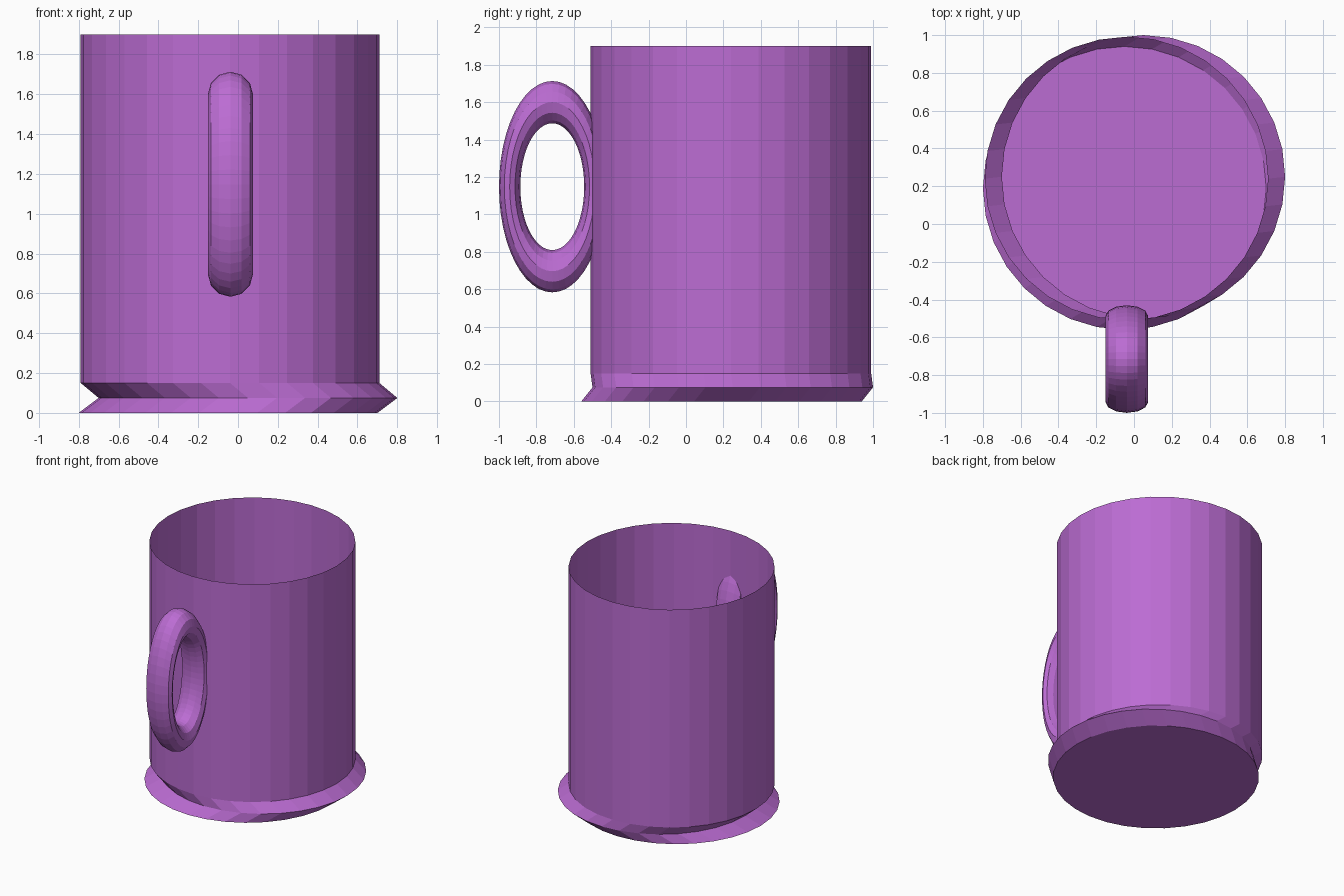
import bpy, bmesh
from math import cos, sin, pi

if "Cube" in bpy.data.objects:
    bpy.data.objects.remove(bpy.data.objects["Cube"])

purple = bpy.data.materials.new("purple_glaze")
purple.diffuse_color = (0.5, 0.15, 0.65, 1)
purple.use_nodes = True
purple.node_tree.nodes["Principled BSDF"].inputs["Base Color"].default_value = purple.diffuse_color

SIDES, RADIUS = 32, 0.75


def finish(name, bm):
    bmesh.ops.recalc_face_normals(bm, faces=bm.faces)
    mesh = bpy.data.meshes.new(name)
    bm.to_mesh(mesh)
    bm.free()
    mesh.materials.append(purple)
    obj = bpy.data.objects.new(name, mesh)
    bpy.context.collection.objects.link(obj)
    return obj


# Mug body: thin open shell with a skewed foot, as (centre x, centre y, z) rings
rings = [(-0.05, 0.19, 0), (0.05, 0.25, 0.075), (-0.04, 0.24, 0.15), (-0.04, 0.24, 1.9)]
bm = bmesh.new()
loops = [[bm.verts.new((cx + RADIUS * cos(2 * pi * i / SIDES),
                        cy + RADIUS * sin(2 * pi * i / SIDES), z))
          for i in range(SIDES)] for cx, cy, z in rings]
bm.faces.new(loops[0][::-1])
for low, high in zip(loops, loops[1:]):
    for i in range(SIDES):
        j = (i + 1) % SIDES
        bm.faces.new((low[i], low[j], high[j], high[i]))
finish("mug_body", bm)

# Handle: ring squashed front to back, its inner edge poking through the wall
bpy.ops.mesh.primitive_torus_add(major_segments=48, minor_segments=12,
                                 major_radius=0.452, minor_radius=0.113,
                                 location=(-0.038, -0.715, 1.148),
                                 rotation=(0, pi / 2, 0))
handle = bpy.context.object
handle.name = "handle"
handle.scale = (1, 0.504, 1)
handle.data.materials.append(purple)
